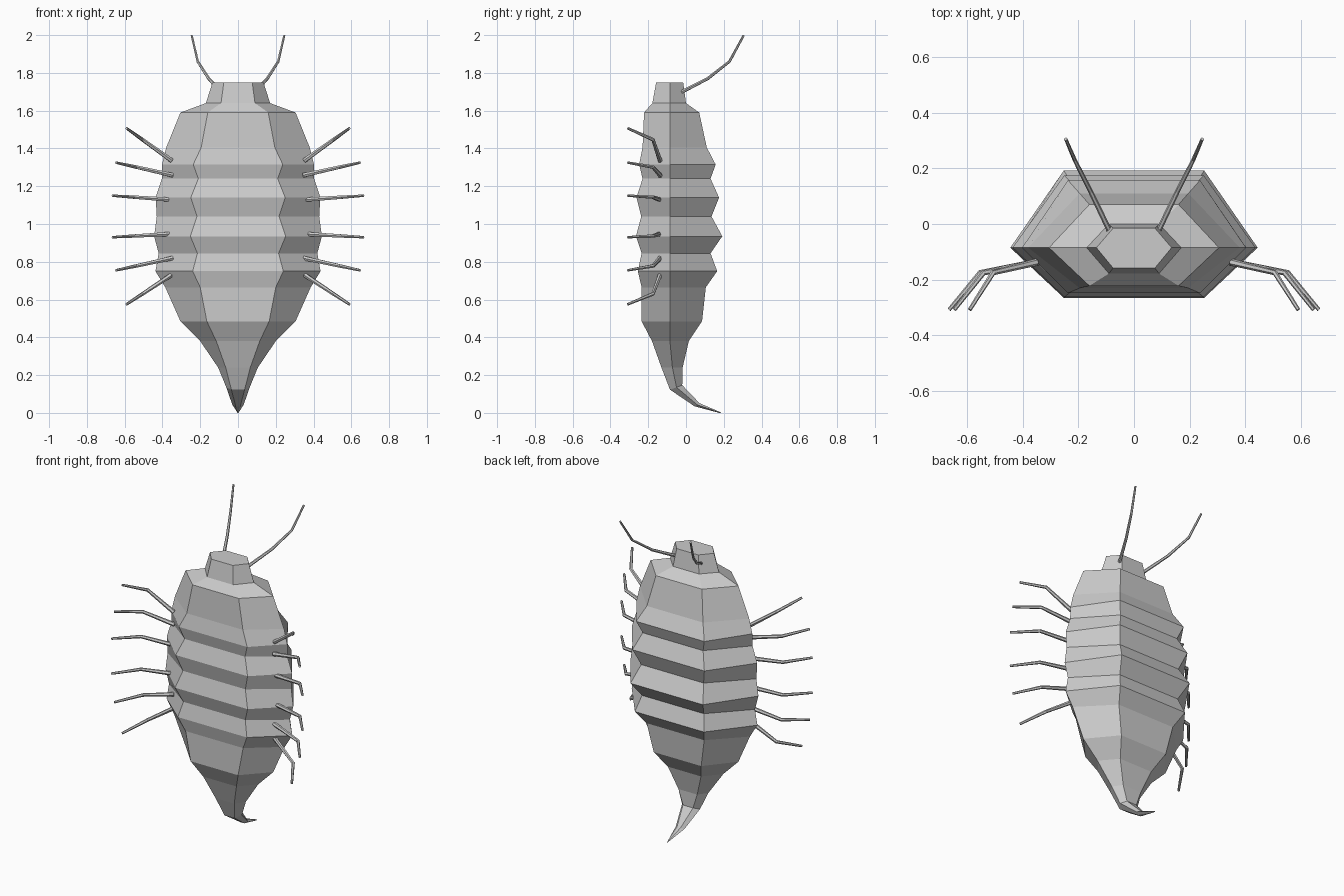
import bpy
from mathutils import Vector


def loft(name, rings):
    """Skin a list of equal-length closed rings and cap both ends."""
    n = len(rings[0])
    verts = [p for ring in rings for p in ring]
    faces = []
    for r in range(len(rings) - 1):
        a, b = r * n, (r + 1) * n
        for i in range(n):
            j = (i + 1) % n
            faces.append((a + i, a + j, b + j, b + i))
    last = (len(rings) - 1) * n
    faces.append(tuple(reversed(range(n))))
    faces.append(tuple(range(last, last + n)))
    mesh = bpy.data.meshes.new(name)
    mesh.from_pydata(verts, [], faces)
    mesh.update()
    obj = bpy.data.objects.new(name, mesh)
    bpy.context.collection.objects.link(obj)
    return obj


def hexagon(z, outer, inner, front, back, mid=-0.085, tilt=0.0):
    """Six-sided body section; tilt drops the front and lifts the back."""
    return [(-inner, front, z - tilt), (inner, front, z - tilt), (outer, mid, z),
            (inner, back, z + tilt), (-inner, back, z + tilt), (-outer, mid, z)]


def tube(name, path, r0, r1):
    """Tapered six-sided tube along a path, mirrored across x."""
    path = [Vector(p) for p in path]
    rings = []
    for i, p in enumerate(path):
        d = (path[min(i + 1, len(path) - 1)] - path[max(i - 1, 0)]).normalized()
        q = d.to_track_quat('Z', 'Y')
        r = r0 + (r1 - r0) * i / (len(path) - 1)
        rings.append([p + q @ (Vector((x, y, 0)) * r) for x, y in
                      ((1, 0), (.5, .87), (-.5, .87), (-1, 0), (-.5, -.87), (.5, -.87))])
    obj = loft(name, rings)
    obj.modifiers.new("mirror", 'MIRROR').use_axis = (True, False, False)
    return obj


# Segmented shell with curled tail: z, outer, inner, front y, back y
shell = [
    hexagon(0.00, 0.002, 0.001, 0.183, 0.187, 0.185, 0.002),
    hexagon(0.043, 0.03, 0.012, 0.045, 0.072, 0.06, 0.008),
    hexagon(0.135, 0.062, 0.035, -0.085, -0.02, -0.05, 0.012),
    hexagon(0.24, 0.105, 0.065, -0.13, -0.018, -0.072),
]
for section in [
    (0.38, 0.20, 0.115, -0.18, 0.015),
    (0.485, 0.305, 0.165, -0.235, 0.085),
    (0.665, 0.385, 0.20, -0.235, 0.105),
    (0.75, 0.437, 0.24, -0.255, 0.165),
    (0.845, 0.42, 0.215, -0.235, 0.13),
    (0.935, 0.444, 0.252, -0.265, 0.192),
    (1.04, 0.43, 0.217, -0.237, 0.135),
    (1.14, 0.436, 0.25, -0.262, 0.175),
    (1.24, 0.403, 0.21, -0.23, 0.13),
    (1.315, 0.402, 0.237, -0.248, 0.157),
    (1.405, 0.38, 0.195, -0.23, 0.11),
    (1.59, 0.305, 0.16, -0.222, 0.07),
    (1.64, 0.17, 0.09, -0.178, 0.0),
    (1.75, 0.135, 0.075, -0.158, -0.015),
]:
    shell.append(hexagon(*section))
loft("body_shell", shell)

# Six pairs of bent legs: root x, root z, tip x, tip z
for k, (rx, rz, tx, tz) in enumerate([
        (0.35, 1.335, 0.59, 1.507), (0.345, 1.258, 0.645, 1.325),
        (0.345, 1.128, 0.664, 1.15), (0.345, 0.948, 0.664, 0.93),
        (0.345, 0.82, 0.645, 0.755), (0.35, 0.732, 0.59, 0.575)]):
    knee = (rx + (tx - rx) * 0.65, -0.175, rz + (tz - rz) * 0.65)
    tube(f"leg_pair_{k + 1}", [(rx, -0.137, rz), knee, (tx, -0.308, tz)], 0.013, 0.007)

# Pair of antennae sweeping back and up
tube("antennae", [(0.085, -0.03, 1.695), (0.155, 0.115, 1.77),
                  (0.213, 0.23, 1.86), (0.245, 0.305, 1.998)], 0.01, 0.006)
